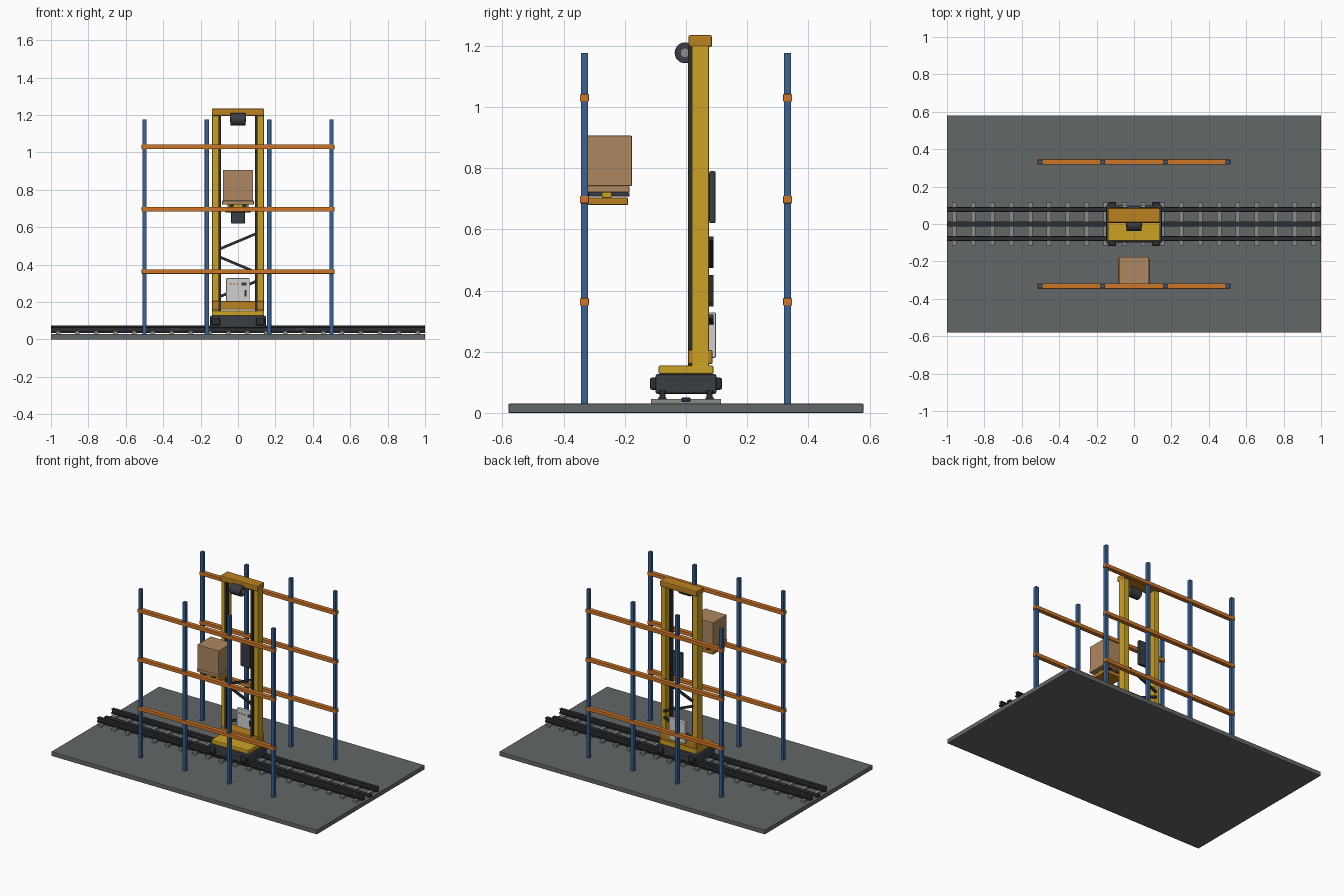
import bpy
import math
from mathutils import Vector

old = bpy.data.objects.get("Cube")
if old:
    bpy.data.objects.remove(old, do_unlink=True)


def material(name, r, g, b):
    m = bpy.data.materials.new(name)
    m.use_nodes = True
    m.diffuse_color = (r, g, b, 1)
    for n in m.node_tree.nodes:
        if n.type == 'BSDF_PRINCIPLED':
            n.inputs["Base Color"].default_value = (r, g, b, 1)
    return m


CONCRETE = material("concrete grey", 0.125, 0.135, 0.14)
YELLOW = material("machine yellow", 0.6, 0.36, 0.018)
AMBER = material("amber", 0.5, 0.22, 0.015)
ORANGE = material("beam orange", 0.62, 0.18, 0.022)
BLUE = material("upright blue", 0.04, 0.12, 0.29)
CHARCOAL = material("charcoal", 0.042, 0.048, 0.056)
STEEL = material("dark steel", 0.025, 0.028, 0.032)
TIE = material("tie grey", 0.26, 0.27, 0.27)
CARD = material("cardboard", 0.42, 0.25, 0.12)
WHITE = material("cabinet grey", 0.62, 0.63, 0.62)


def finish(ob, name, mat, bevel=0.0):
    ob.name = name
    ob.data.materials.append(mat)
    if bevel:
        mod = ob.modifiers.new("Bevel", 'BEVEL')
        mod.width = bevel
        mod.segments = 2
    return ob


# Box given by its extents along each axis
def box(name, x, y, z, mat, bevel=0.0):
    spans = (x, y, z)
    bpy.ops.mesh.primitive_cube_add(size=1, location=[(a + b) / 2 for a, b in spans])
    ob = bpy.context.object
    size = Vector([b - a for a, b in spans])
    for v in ob.data.vertices:
        v.co = Vector([c * s for c, s in zip(v.co, size)])
    return finish(ob, name, mat, bevel)


def around(c, w):
    return (c - w / 2, c + w / 2)


def cylinder_x(name, centre, radius, length, mat, bevel=0.0):
    bpy.ops.mesh.primitive_cylinder_add(vertices=32, radius=radius, depth=length,
                                        location=centre, rotation=(0, math.pi / 2, 0))
    bpy.ops.object.shade_smooth_by_angle()
    return finish(bpy.context.object, name, mat, bevel)


def bar(name, p, q, width, mat):
    p, q = Vector(p), Vector(q)
    bpy.ops.mesh.primitive_cube_add(size=1, location=(p + q) / 2)
    ob = bpy.context.object
    for v in ob.data.vertices:
        v.co = Vector((v.co.x * width, v.co.y * width, v.co.z * (q - p).length))
    ob.rotation_euler = (q - p).to_track_quat('Z', 'Y').to_euler()
    return finish(ob, name, mat)


# Floor
box("floor_slab", (-1, 1), (-0.58, 0.58), (0, 0.03), CONCRETE, 0.003)

# Track: ties, two flanged rails and the centre power rail
for i in range(20):
    x = -0.96 + i * 1.92 / 19
    box("track_tie", around(x, 0.024), (-0.115, 0.115), (0.03, 0.045), TIE)
for side in (-1, 1):
    y = side * 0.077
    box("rail_foot", (-1, 1), around(y, 0.028), (0.043, 0.051), STEEL)
    box("rail_web", (-1, 1), around(y, 0.012), (0.05, 0.066), STEEL)
    box("rail_head", (-1, 1), around(y, 0.022), (0.065, 0.075), STEEL, 0.002)
    for x in (-0.333, 0.333):
        box("rail_joint_plate", around(x, 0.05), around(y, 0.02), (0.05, 0.064), CHARCOAL)
box("power_rail", (-1, 1), (-0.014, 0.014), (0.035, 0.05), STEEL, 0.002)

# Storage racks on both sides of the aisle
for side, label in ((-1, "front"), (1, "back")):
    y = side * 0.332
    for x in (-0.5, -0.167, 0.167, 0.5):
        box(label + "_rack_upright", around(x, 0.022), around(y, 0.023), (0.03, 1.177), BLUE, 0.001)
    for z in (0.363, 0.697, 1.03):
        box(label + "_rack_beam", (-0.515, 0.515), around(y, 0.029), around(z, 0.024), ORANGE, 0.002)

# Travelling base
box("base_truck", (-0.15, 0.15), (-0.1, 0.1), (0.062, 0.127), CHARCOAL, 0.008)
for sx in (-1, 1):
    for sy in (-1, 1):
        box("wheel_cover", around(sx * 0.118, 0.045), around(sy * 0.105, 0.026),
            (0.075, 0.116), STEEL, 0.008)
box("base_deck", (-0.14, 0.14), (-0.09, 0.09), (0.127, 0.155), YELLOW, 0.005)

# Twin mast with guide rails and cross beams
for sx, label in ((1, "left"), (-1, "right")):
    box(label + "_mast", around(sx * 0.119, 0.038), (0.019, 0.075), (0.15, 1.22), YELLOW, 0.003)
    box(label + "_guide_rail", around(sx * 0.098, 0.015), (0.006, 0.035), (0.155, 1.2), STEEL)
box("lower_cross_beam", (-0.138, 0.138), (0.006, 0.087), (0.16, 0.205), AMBER, 0.005)
box("top_cross_beam", (-0.14, 0.14), (0.008, 0.085), (1.196, 1.235), AMBER, 0.006)

# Zigzag bracing on the back of the mast
for k, z in enumerate((0.57, 0.445, 0.315)):
    s = 1 if k % 2 == 0 else -1
    bar("mast_brace", (s * 0.107, 0.083, z), (-s * 0.107, 0.083, z - 0.09), 0.014, STEEL)

# Hoist drum
cylinder_x("hoist_drum", (0, -0.003, 1.177), 0.034, 0.08, CHARCOAL, 0.003)
cylinder_x("hoist_hub", (0, -0.003, 1.177), 0.014, 0.086, TIE)
box("hoist_mount", (-0.03, 0.03), (-0.003, 0.03), (1.17, 1.2), CHARCOAL)

# Hoist motor housing on the back
box("motor_housing", (-0.037, 0.037), (0.076, 0.097), (0.62, 0.79), CHARCOAL, 0.005)

# Control cabinet with screen and buttons
box("control_cabinet", (-0.063, 0.062), (0.074, 0.098), (0.18, 0.328), WHITE, 0.004)
for x in (-0.04, -0.022, -0.004):
    box("cabinet_button", around(x, 0.009), (0.071, 0.075), around(0.298, 0.009), ORANGE)
box("cabinet_screen", (0.02, 0.045), (0.071, 0.075), (0.288, 0.306), CHARCOAL)
box("cabinet_handle", (0.035, 0.045), (0.07, 0.075), (0.23, 0.265), STEEL)

# Load handling forks, pallet and carton
box("fork_carriage", (-0.07, 0.07), (-0.32, -0.19), (0.68, 0.704), AMBER, 0.003)
box("fork_slide", (-0.055, 0.055), (-0.275, -0.243), (0.703, 0.724), YELLOW, 0.002)
for sx in (-1, 1):
    box("fork_tine", around(sx * 0.035, 0.022), (-0.32, -0.184), (0.708, 0.721), CHARCOAL, 0.002)
box("pallet_deck", (-0.085, 0.085), (-0.323, -0.185), (0.721, 0.742), CARD, 0.003)
box("carton", (-0.081, 0.081), (-0.323, -0.177), (0.742, 0.906), CARD, 0.002)
